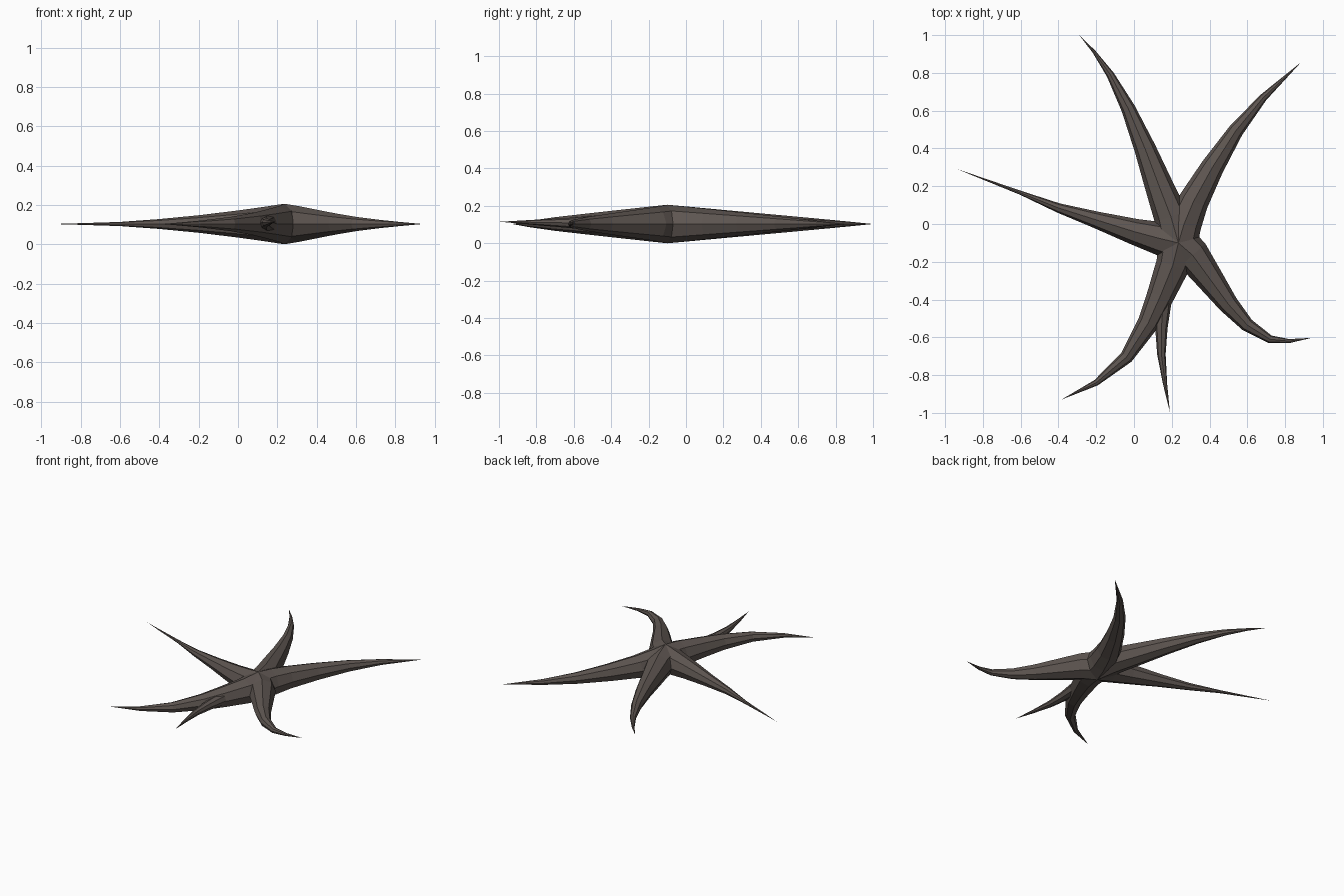
import bpy
import bmesh
from math import cos, sin, pi
from mathutils import Vector

cube = bpy.data.objects.get("Cube")
if cube:
    bpy.data.objects.remove(cube, do_unlink=True)

SIDES = 8
MID_Z = 0.103
HUB = (0.235, -0.1)

# One dull brown skin for the whole body
skin = bpy.data.materials.new("dark_brown_skin")
skin.use_nodes = True
colour = (0.112, 0.092, 0.082, 1)
skin.diffuse_color = colour
bsdf = skin.node_tree.nodes["Principled BSDF"]
bsdf.inputs["Base Color"].default_value = colour
bsdf.inputs["Roughness"].default_value = 0.8


def make_arm(name, path, radius=MID_Z, power=1.1, tip_lift=0.0):
    """Faceted tapering arm along a flat path, ending in a sharp tip."""
    points = [Vector((x, y, MID_Z)) for x, y in path]
    lengths = [0.0]
    for a, b in zip(points, points[1:]):
        lengths.append(lengths[-1] + (b - a).length)
    bm = bmesh.new()
    rings = []
    for i, point in enumerate(points[:-1]):
        along = (points[i + 1] - points[max(i - 1, 0)]).normalized()
        side = Vector((-along.y, along.x, 0))
        s = lengths[i] / lengths[-1]
        r = radius * (1 - s) ** power
        centre = point + Vector((0, 0, tip_lift * s))
        rings.append([
            bm.verts.new(centre + side * r * sin(k * 2 * pi / SIDES)
                         + Vector((0, 0, r * cos(k * 2 * pi / SIDES))))
            for k in range(SIDES)])
    tip = bm.verts.new(points[-1] + Vector((0, 0, tip_lift)))
    bm.faces.new(rings[0])
    for k in range(SIDES):
        n = (k + 1) % SIDES
        for a, b in zip(rings, rings[1:]):
            bm.faces.new((a[k], a[n], b[n], b[k]))
        bm.faces.new((rings[-1][k], rings[-1][n], tip))
    bmesh.ops.recalc_face_normals(bm, faces=bm.faces)
    mesh = bpy.data.meshes.new(name)
    bm.to_mesh(mesh)
    bm.free()
    mesh.materials.append(skin)
    obj = bpy.data.objects.new(name, mesh)
    bpy.context.collection.objects.link(obj)
    return obj


# Five main arms meet at the hub
make_arm("back_right_arm", [
    HUB, (0.195, 0.04), (0.133, 0.2), (0.058, 0.4), (-0.03, 0.61),
    (-0.125, 0.79), (-0.21, 0.91), (-0.29, 1.0)], power=1.05)
make_arm("back_left_arm", [
    HUB, (0.265, 0.0), (0.315, 0.12), (0.415, 0.3), (0.54, 0.495),
    (0.685, 0.67), (0.885, 0.857)])
make_arm("right_arm", [
    HUB, (0.13, -0.075), (0, -0.04), (-0.2, 0.022), (-0.4, 0.085),
    (-0.6, 0.165), (-0.94, 0.292)], power=1.85)
make_arm("front_right_arm", [
    HUB, (0.205, -0.22), (0.14, -0.38), (0.075, -0.525),
    (-0.04, -0.705), (-0.2, -0.84), (-0.385, -0.93)])
make_arm("front_left_arm", [
    HUB, (0.31, -0.165), (0.39, -0.275), (0.5, -0.425), (0.6, -0.535),
    (0.72, -0.61), (0.82, -0.62), (0.94, -0.603)])

# Thin arm that branches off the front right arm
make_arm("front_branch_arm", [
    (0.19, -0.25), (0.155, -0.42), (0.145, -0.55), (0.145, -0.69),
    (0.165, -0.85), (0.19, -0.995)], radius=0.055, power=1.0, tip_lift=0.012)
